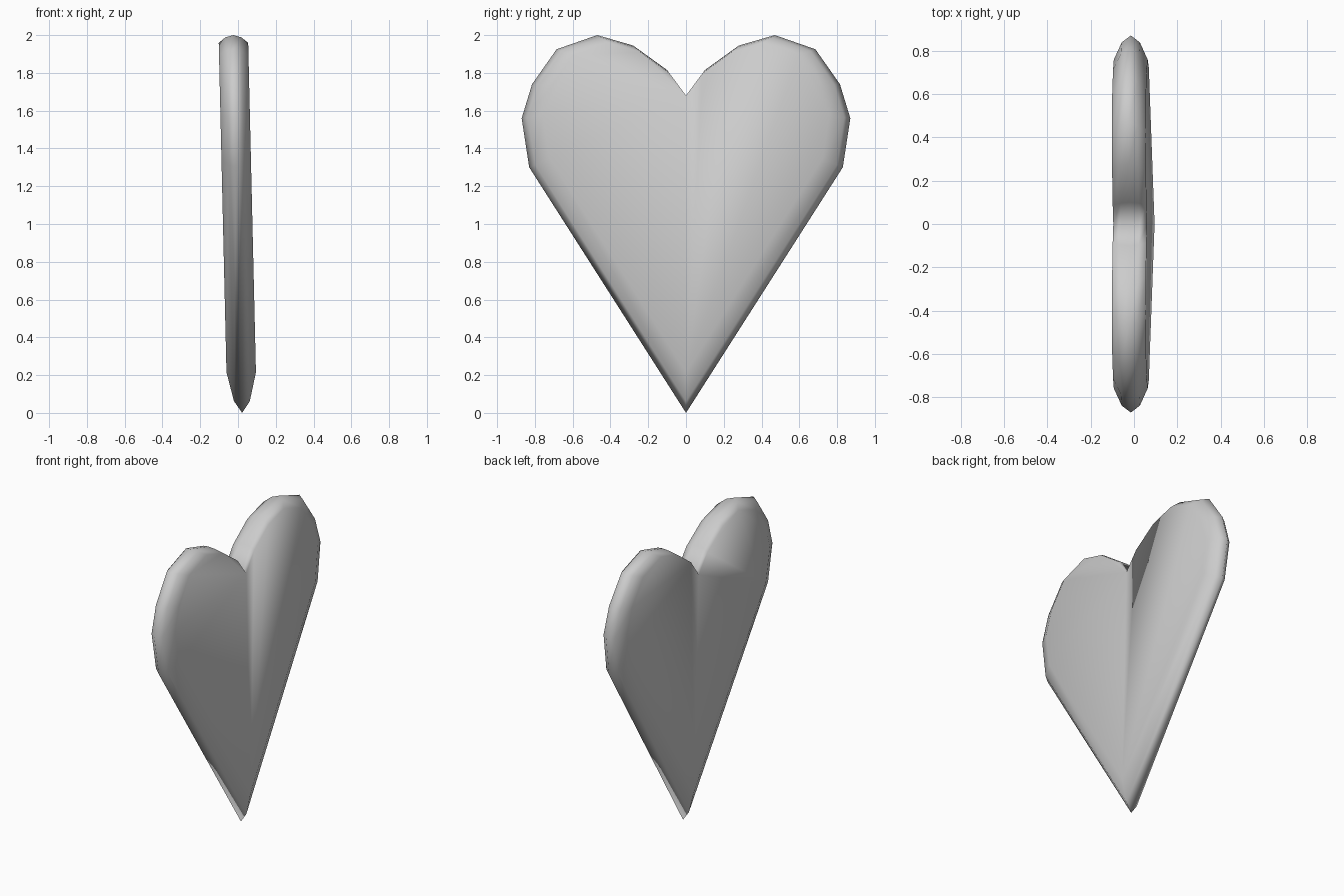
import bpy, bmesh

if "Cube" in bpy.data.objects:
    bpy.data.objects.remove(bpy.data.objects["Cube"])

# Right half of the heart outline (y, z), from notch round to the tip
half = [(0, 1.68), (0.10, 1.815), (0.28, 1.945), (0.47, 2.0), (0.685, 1.925),
        (0.815, 1.74), (0.87, 1.56), (0.83, 1.30), (0, 0.0)]
outline = half + [(-y, z) for y, z in half[-2:0:-1]]
NOTCH_Z = 1.68
TIP = len(half) - 1

# Cross-section: (depth, scale about the notch), from one face to the other
rings = [(-0.078, 0.872), (-0.042, 0.963), (0, 1), (0.042, 0.963), (0.078, 0.872)]

bm = bmesh.new()
loops = []
for depth, s in rings:
    loop = []
    for y, z in outline:
        zz = NOTCH_Z + (z - NOTCH_Z) * s
        lean = 0.022 - 0.0235 * zz          # slight backward lean
        loop.append(bm.verts.new((depth + lean, y * s, zz)))
    loops.append(loop)

# Rounded rim
n = len(outline)
for a, b in zip(loops, loops[1:]):
    for i in range(n):
        j = (i + 1) % n
        bm.faces.new((a[i], a[j], b[j], b[i]))

# Flat faces, each split down the middle
for loop in (loops[0], loops[-1]):
    bm.faces.new(loop[:TIP + 1])
    bm.faces.new(loop[TIP:] + loop[:1])

bmesh.ops.recalc_face_normals(bm, faces=bm.faces)
for f in bm.faces:
    f.smooth = True

mesh = bpy.data.meshes.new("heart")
bm.to_mesh(mesh)
bm.free()
bpy.context.collection.objects.link(bpy.data.objects.new("heart", mesh))
